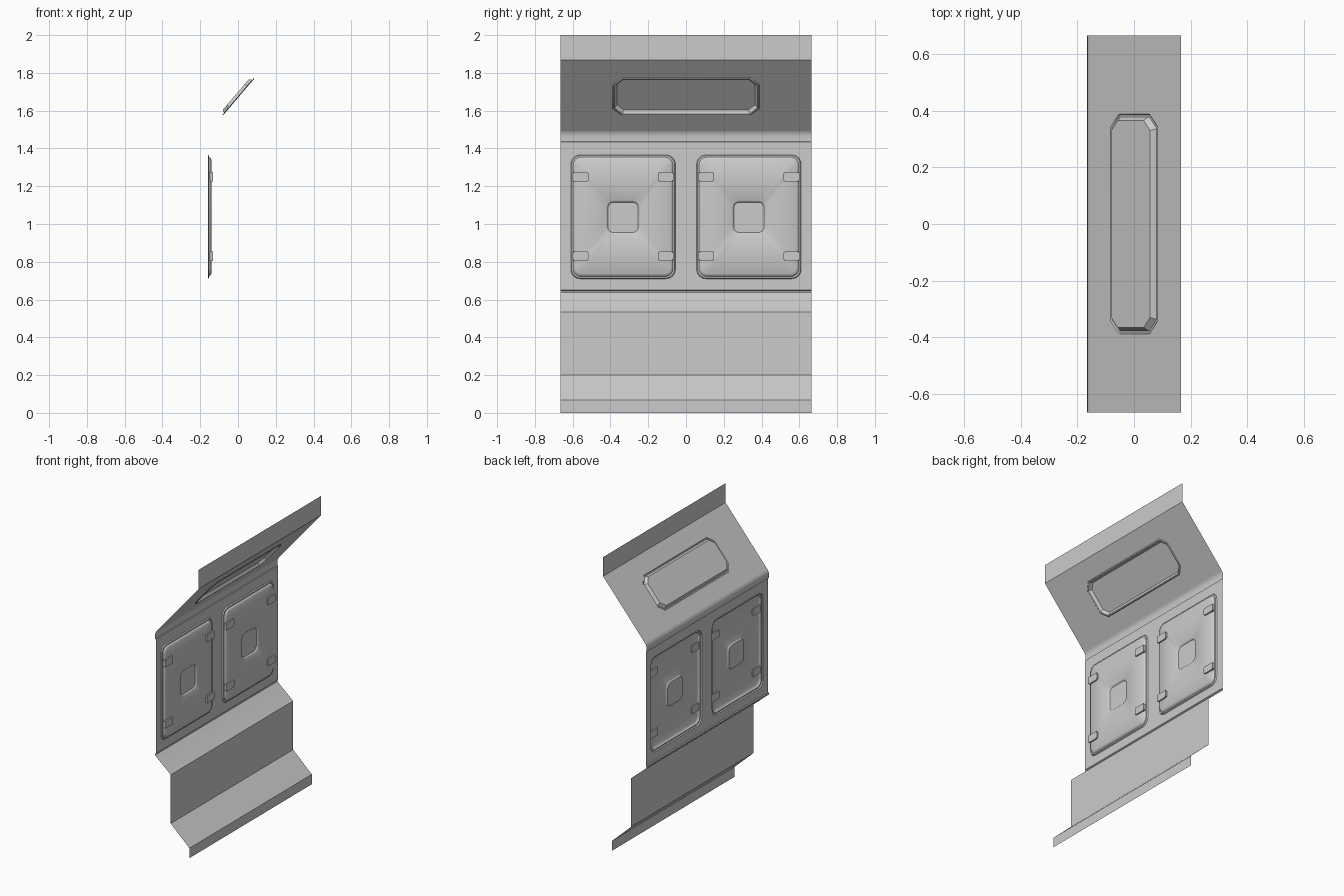
import bpy, bmesh, math
from mathutils import Vector

cube = bpy.data.objects.get("Cube")
if cube:
    bpy.data.objects.remove(cube)

HALF = 0.665      # half length of the wall section
WALL = -0.16      # wall plane

grey = bpy.data.materials.new("panel grey")
grey.use_nodes = True
grey.diffuse_color = (0.6, 0.6, 0.6, 1)
grey.node_tree.nodes["Principled BSDF"].inputs["Base Color"].default_value = (0.6, 0.6, 0.6, 1)


def finish(name, bm, recalc=True):
    if recalc:
        bmesh.ops.recalc_face_normals(bm, faces=bm.faces)
    mesh = bpy.data.meshes.new(name)
    bm.to_mesh(mesh)
    bm.free()
    mesh.materials.append(grey)
    ob = bpy.data.objects.new(name, mesh)
    bpy.context.collection.objects.link(ob)
    bpy.ops.object.select_all(action='DESELECT')
    ob.select_set(True)
    bpy.context.view_layer.objects.active = ob
    bpy.ops.object.shade_smooth_by_angle(angle=math.radians(35))
    return ob


def strip(name, profile):
    """Thin sheet: an x-z profile drawn out along y."""
    bm = bmesh.new()
    rows = [[bm.verts.new((x, y, z)) for y in (-HALF, HALF)] for x, z in profile]
    for a, b in zip(rows, rows[1:]):
        bm.faces.new((a[0], a[1], b[1], b[0]))
    finish(name, bm)


def outline(hu, hv, r, steps):
    """Rectangle with rounded corners, or cut corners when steps is 1."""
    pts = []
    for i, (su, sv) in enumerate(((1, 1), (-1, 1), (-1, -1), (1, -1))):
        for k in range(steps + 1):
            a = math.pi / 2 * (i + k / steps)
            pts.append((su * (hu - r) + r * math.cos(a), sv * (hv - r) + r * math.sin(a)))
    return pts


def ring(bm, place, centre, hu, hv, r, steps, depth):
    return [bm.verts.new(place(centre[0] + u, centre[1] + v, depth))
            for u, v in outline(hu, hv, r, steps)]


def bridge(bm, rings):
    for a, b in zip(rings, rings[1:]):
        for i in range(len(a)):
            j = (i + 1) % len(a)
            bm.faces.new((a[i], a[j], b[j], b[i]))


def fill(bm, loops, normal):
    """Flat face bounded by the first loop, with the others as holes."""
    edges = []
    for lp in loops:
        for a, b in zip(lp, lp[1:] + lp[:1]):
            edges.append(bm.edges.get((a, b)) or bm.edges.new((a, b)))
    bmesh.ops.triangle_fill(bm, edges=edges, use_beauty=True, normal=normal)


def border(bm, place, v0, v1):
    return [bm.verts.new(place(u, v, 0))
            for u, v in ((-HALF, v0), (HALF, v0), (HALF, v1), (-HALF, v1))]


# Upright wall with two pressed panels, each with a sunken centre pad
def on_wall(u, v, d):
    return Vector((WALL + d, u, v))


bm = bmesh.new()
x_axis = Vector((1, 0, 0))
holes = []
for side in (-1, 1):
    c = (side * 0.333, 1.038)
    rim = [ring(bm, on_wall, c, 0.277 - i, 0.328 - i, 0.05 - i * 0.6, 6, d)
           for i, d in ((0, 0), (0.004, 0.007), (0.012, 0.007), (0.017, 0.014), (0.026, 0.019))]
    bridge(bm, rim)
    pad_c = (side * 0.333, 1.035)
    pad = [ring(bm, on_wall, pad_c, 0.09 - i, 0.09 - i, 0.04 - i, 6, d)
           for i, d in ((0, 0.019), (0.005, 0.016), (0.010, 0.010))]
    bridge(bm, pad)
    fill(bm, [rim[-1], pad[0]], x_axis)
    fill(bm, [pad[-1]], x_axis)
    holes.append(rim[0])
fill(bm, [border(bm, on_wall, 0.65, 1.435)] + holes, x_axis)
finish("wall_panel", bm)

# Clips on both sides of each pressed panel
for side, side_name in ((-1, "right"), (1, "left")):
    for edge in (-1, 1):
        for z, level in ((0.83, "lower"), (1.25, "upper")):
            bm = bmesh.new()
            bmesh.ops.create_cube(bm, size=1)
            for v in bm.verts:
                v.co = Vector((-0.1405 + v.co.x * 0.017,
                               side * 0.333 + edge * 0.226 + v.co.y * 0.085,
                               z + v.co.z * 0.05))
            upright = [e for e in bm.edges
                       if abs(e.verts[0].co.x - e.verts[1].co.x) > 0.01]
            bmesh.ops.bevel(bm, geom=upright, offset=0.006, segments=2, affect='EDGES')
            finish(f"{level}_clip_{side_name}_{'outer' if edge == side else 'inner'}", bm)

# Leaning upper panel with a long cut-corner boss
foot, head = Vector((-0.155, 0, 1.492)), Vector((0.165, 0, 1.868))
up = (head - foot).normalized()
out = Vector((-up.z, 0, up.x))


def on_slope(u, v, d):
    return foot + up * v + out * d + Vector((0, u, 0))


length = (head - foot).length
bm = bmesh.new()
boss = [ring(bm, on_slope, (0, 0.24), 0.388 - i, 0.128 - i, 0.045 - i * 0.4, 1, d)
        for i, d in ((0, 0), (0.004, -0.004), (0.010, -0.004), (0.022, 0.016))]
bridge(bm, boss)
fill(bm, [boss[-1]], out)
fill(bm, [border(bm, on_slope, 0, length), boss[0]], out)
finish("leaning_panel", bm)

# Plain folded strips above and below
strip("top_flange", [(0.165, 1.868), (0.165, 2.0)])
strip("upper_bend", [(WALL, 1.435), (-0.1655, 1.437), (-0.1655, 1.458),
                     (-0.164, 1.472), (-0.161, 1.483), (-0.155, 1.492)])
strip("lower_bend", [(WALL, 0.65), (-0.1655, 0.646), (-0.1655, 0.638),
                     (-0.160, 0.632), (-0.046, 0.535)])
strip("skirting", [(-0.046, 0.535), (-0.046, 0.2), (0.096, 0.068), (0.096, 0)])
